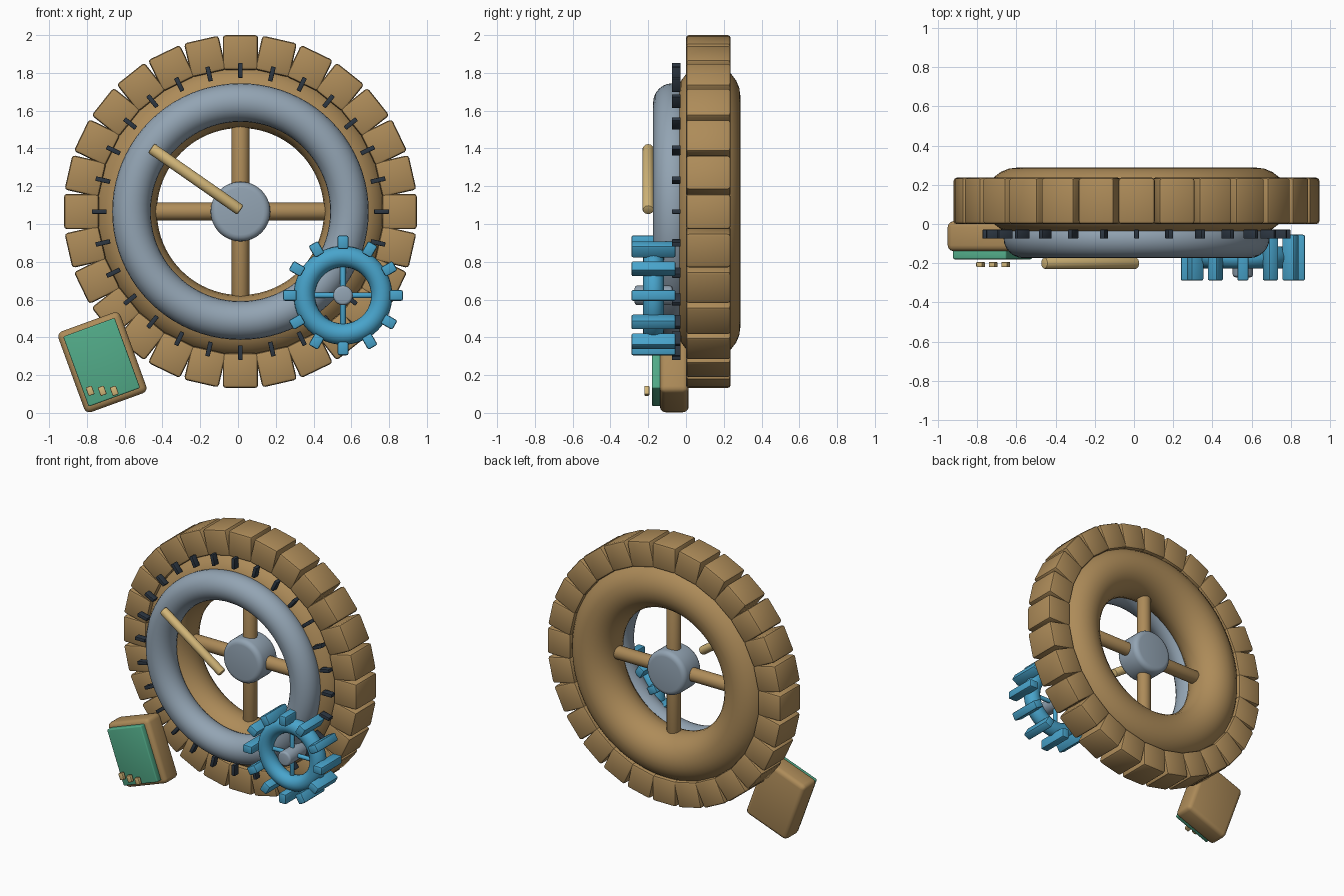
import bpy, bmesh, math
from mathutils import Matrix, Vector

if "Cube" in bpy.data.objects:
    bpy.data.objects.remove(bpy.data.objects["Cube"])


def material(name, rgb):
    m = bpy.data.materials.new(name)
    m.diffuse_color = (*rgb, 1)
    m.use_nodes = True
    m.node_tree.nodes["Principled BSDF"].inputs["Base Color"].default_value = m.diffuse_color
    return m


brown = material("wood_brown", (0.42, 0.26, 0.10))
grey = material("steel_grey", (0.29, 0.37, 0.45))
blue = material("gear_blue", (0.065, 0.37, 0.60))
green = material("panel_green", (0.085, 0.41, 0.25))
tan = material("pale_tan", (0.65, 0.47, 0.19))
dark = material("dark_slate", (0.026, 0.038, 0.055))


def finish(name, bm, mat, bevel=0.0, segments=2):
    """Turn a bmesh into an object with soft edges."""
    bmesh.ops.recalc_face_normals(bm, faces=bm.faces)
    me = bpy.data.meshes.new(name)
    bm.to_mesh(me)
    bm.free()
    me.materials.append(mat)
    ob = bpy.data.objects.new(name, me)
    bpy.context.collection.objects.link(ob)
    bpy.ops.object.select_all(action='DESELECT')
    ob.select_set(True)
    bpy.context.view_layer.objects.active = ob
    if bevel:
        mod = ob.modifiers.new("soft_edges", 'BEVEL')
        mod.width, mod.segments = bevel, segments
        mod.limit_method = 'ANGLE'
        mod.angle_limit = math.radians(40)
        bpy.ops.object.modifier_apply(modifier=mod.name)
    bpy.ops.object.shade_smooth_by_angle(angle=math.radians(35))
    return ob


def ring(name, centre, major, minor, mat, n=80, k=24):
    """Torus whose axis runs along y."""
    bpy.ops.mesh.primitive_torus_add(
        location=centre, rotation=(math.pi / 2, 0, 0), major_radius=major,
        minor_radius=minor, major_segments=n, minor_segments=k)
    ob = bpy.context.object
    ob.name = name
    ob.data.materials.append(mat)
    bpy.ops.object.shade_smooth()


def add_box(bm, mtx, size):
    bmesh.ops.create_cube(bm, size=1, matrix=mtx @ Matrix.Diagonal((*size, 1)))


def add_rod(bm, a, b, radius, n=24):
    a, b = Vector(a), Vector(b)
    rot = (b - a).to_track_quat('Z', 'Y').to_matrix().to_4x4()
    bmesh.ops.create_cone(bm, cap_ends=True, segments=n, radius1=radius,
                          radius2=radius, depth=(b - a).length,
                          matrix=Matrix.Translation((a + b) / 2) @ rot)


def rod(name, a, b, radius, mat, bevel, n=24, segments=2):
    bm = bmesh.new()
    add_rod(bm, a, b, radius, n)
    finish(name, bm, mat, bevel, segments)


def radial_boxes(name, centre, count, radius, size, mat, bevel):
    """Equal boxes spaced around the y axis; size is tangent, depth, radial."""
    bm = bmesh.new()
    for i in range(count):
        add_box(bm, Matrix.Translation(centre)
                @ Matrix.Rotation(math.tau * i / count, 4, 'Y')
                @ Matrix.Translation((0, 0, radius)), size)
    finish(name, bm, mat, bevel)


def cross_spokes(name, centre, reach, radius, mat, n):
    c = Vector(centre)
    for axis, d in (("level", Vector((reach, 0, 0))), ("upright", Vector((0, 0, reach)))):
        rod(f"{name}_{axis}", c - d, c + d, radius, mat, 0.005, n)


# Large wheel
CX, CZ = 0.013, 1.066
ring("wheel_rim", (CX, 0.12, CZ), 0.61, 0.168, brown)
radial_boxes("wheel_teeth", (CX, 0.118, CZ), 28, 0.842, (0.187, 0.237, 0.184), brown, 0.016)
cross_spokes("wheel_spokes", (CX, 0.12, CZ), 0.50, 0.047, brown, 24)
rod("wheel_hub", (CX, 0.02, CZ), (CX, 0.22, CZ), 0.158, grey, 0.035, 48, 4)

# Dial ring, tick marks and pointer in front of the wheel
ring("dial_ring", (CX, -0.072, CZ), 0.577, 0.102, grey)
radial_boxes("tick_marks", (CX, -0.052, CZ), 28, 0.747, (0.024, 0.046, 0.078), dark, 0.003)
rod("pointer", (-0.46, -0.20, 1.402), (CX, -0.20, 1.073), 0.03, tan, 0.01)

# Small gear
GX, GY, GZ = 0.556, -0.172, 0.622
ring("gear_ring", (GX, GY, GZ), 0.205, 0.056, blue, 56, 20)
radial_boxes("gear_teeth", (GX, GY, GZ), 12, 0.281, (0.057, 0.235, 0.072), blue, 0.01)
cross_spokes("gear_spokes", (GX, GY, GZ), 0.17, 0.015, blue, 16)
rod("gear_hub", (GX, GY - 0.10, GZ), (GX, GY + 0.10, GZ), 0.052, grey, 0.014, 28, 3)


# Tilted control box with a green panel and three keys
def tilted_box(name, x, y, z, size, mat, bevel, segments=3):
    bm = bmesh.new()
    add_box(bm, Matrix.Translation((x, y, z))
            @ Matrix.Rotation(math.radians(-20), 4, 'Y'), size)
    finish(name, bm, mat, bevel, segments)


tilted_box("control_box", -0.718, -0.062, 0.268, (0.35, 0.153, 0.455), brown, 0.03)
tilted_box("control_panel", -0.722, -0.155, 0.268, (0.29, 0.05, 0.395), green, 0.008)
for i in range(3):
    tilted_box(f"key_{i + 1}", -0.783 + 0.064 * i, -0.207, 0.117,
               (0.034, 0.026, 0.048), tan, 0.005, 2)
